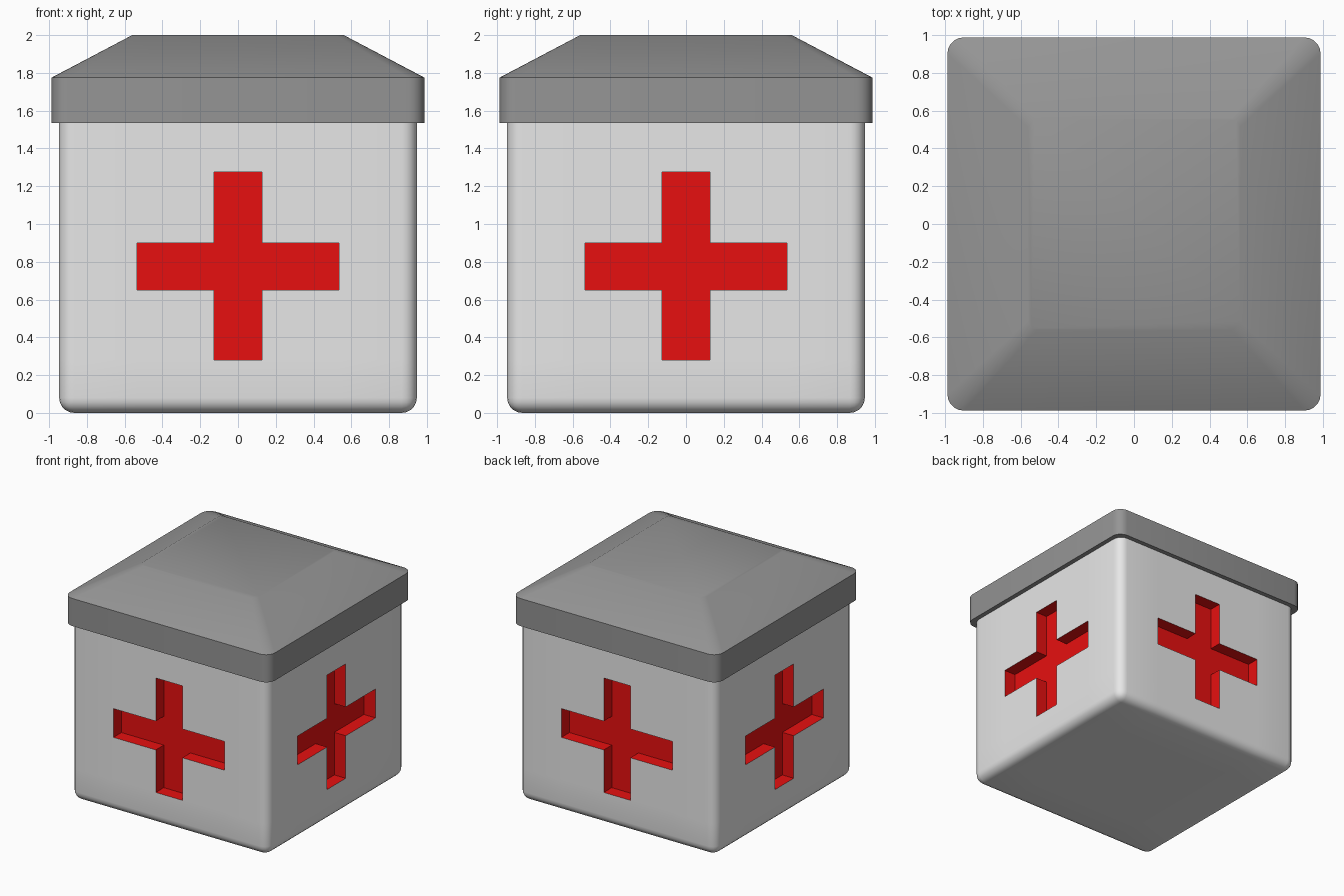
import bpy
import bmesh
import math
from mathutils import Vector, Matrix

default = bpy.data.objects.get("Cube")
if default:
    bpy.data.objects.remove(default, do_unlink=True)


def material(name, color):
    mat = bpy.data.materials.new(name)
    mat.use_nodes = True
    mat.diffuse_color = (*color, 1)
    bsdf = next(n for n in mat.node_tree.nodes if n.type == "BSDF_PRINCIPLED")
    bsdf.inputs["Base Color"].default_value = (*color, 1)
    return mat


white = material("white_shell", (0.8, 0.8, 0.8))
red = material("cross_red", (0.8, 0.005, 0.005))
grey = material("lid_grey", (0.3, 0.3, 0.3))


def rounded_box(half, low, high, radius, round_bottom):
    """Square box with rounded upright edges and optionally a rounded base."""
    bm = bmesh.new()
    size = Matrix.Diagonal((2 * half, 2 * half, high - low, 1))
    place = Matrix.Translation((0, 0, (low + high) / 2))
    bmesh.ops.create_cube(bm, size=1, matrix=place @ size)

    def rounded(edge):
        a, b = (v.co.z for v in edge.verts)
        return abs(a - b) > 0.01 or (round_bottom and max(a, b) < low + 0.01)

    bmesh.ops.bevel(bm, geom=[e for e in bm.edges if rounded(e)], offset=radius,
                    segments=5, profile=0.5, affect="EDGES")
    return bm


def finish(bm, name, mats):
    bmesh.ops.recalc_face_normals(bm, faces=bm.faces[:])
    mesh = bpy.data.meshes.new(name)
    bm.to_mesh(mesh)
    bm.free()
    for mat in mats:
        mesh.materials.append(mat)
    obj = bpy.data.objects.new(name, mesh)
    bpy.context.collection.objects.link(obj)
    bpy.ops.object.select_all(action="DESELECT")
    obj.select_set(True)
    bpy.context.view_layer.objects.active = obj
    bpy.ops.object.shade_smooth_by_angle(angle=math.radians(35))


# Body, cut along the outlines of the crosses
ARM, REACH, DEPTH = 0.128, 0.535, 0.11
CROSS_LOW, ARM_LOW, ARM_HIGH, CROSS_HIGH = 0.28, 0.65, 0.9, 1.275
body = rounded_box(0.947, 0, 1.6, 0.08, True)


def cut(point, normal):
    geom = body.verts[:] + body.edges[:] + body.faces[:]
    bmesh.ops.bisect_plane(body, geom=geom, dist=1e-5, plane_co=point, plane_no=normal)


for offset in (-REACH, -ARM, ARM, REACH):
    cut((offset, 0, 0), (1, 0, 0))
    cut((0, offset, 0), (0, 1, 0))
for height in (CROSS_LOW, ARM_LOW, ARM_HIGH, CROSS_HIGH):
    cut((0, 0, height), (0, 0, 1))

# Recessed cross on each of the four sides
body.normal_update()
for direction in ((1, 0, 0), (-1, 0, 0), (0, 1, 0), (0, -1, 0)):
    out = Vector(direction)
    across = out.cross(Vector((0, 0, 1)))

    def in_cross(face):
        c = face.calc_center_median()
        side = abs(c.dot(across))
        upright = side < ARM and CROSS_LOW < c.z < CROSS_HIGH
        crossbar = side < REACH and ARM_LOW < c.z < ARM_HIGH
        return face.normal.dot(out) > 0.99 and (upright or crossbar)

    region = [f for f in body.faces if in_cross(f)]
    new = bmesh.ops.extrude_face_region(body, geom=region)["geom"]
    sunk = [v for v in new if isinstance(v, bmesh.types.BMVert)]
    bmesh.ops.delete(body, geom=[f for f in region if f.is_valid], context="FACES")
    bmesh.ops.translate(body, verts=sunk, vec=-out * DEPTH)
    for vert in sunk:
        for face in vert.link_faces:
            face.material_index = 1
    body.normal_update()
finish(body, "box_body", (white, red))

# Lid with an upright rim and a sloped, flat-topped roof
LID_HALF, RIM_LOW, RIM_HIGH, TOP_HALF = 0.987, 1.535, 1.775, 0.56
lid = rounded_box(LID_HALF, RIM_LOW, RIM_HIGH, 0.085, False)
rim_top = max(lid.faces, key=lambda f: f.calc_center_median().z)
roof = bmesh.ops.extrude_face_region(lid, geom=[rim_top])["geom"]
if rim_top.is_valid:
    bmesh.ops.delete(lid, geom=[rim_top], context="FACES_ONLY")
scale = TOP_HALF / LID_HALF
for vert in (v for v in roof if isinstance(v, bmesh.types.BMVert)):
    vert.co = (vert.co.x * scale, vert.co.y * scale, 2)
finish(lid, "lid", (grey,))
